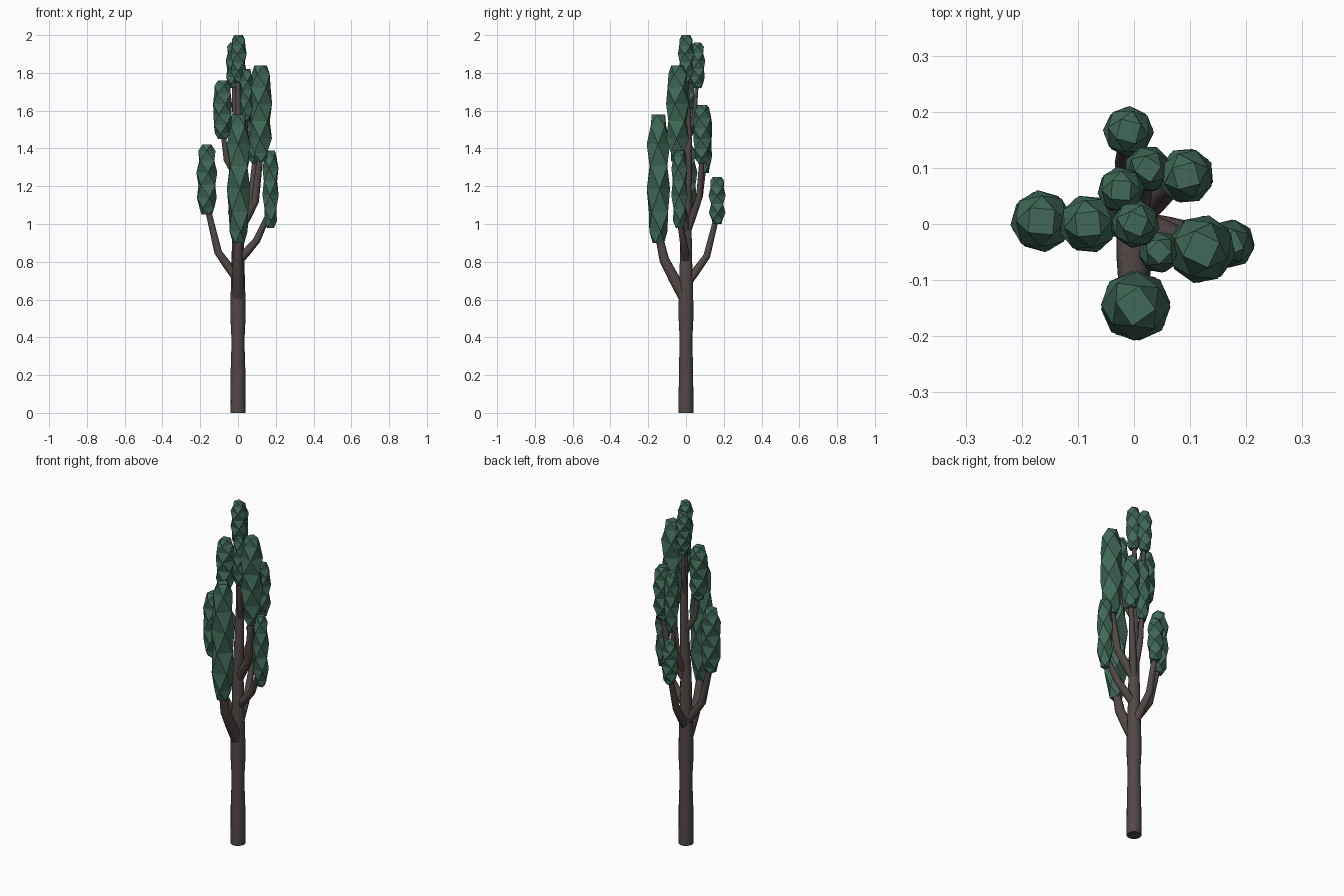
import bpy, bmesh, math
from mathutils import Vector

if "Cube" in bpy.data.objects:
    bpy.data.objects.remove(bpy.data.objects["Cube"])


def material(name, color):
    m = bpy.data.materials.new(name)
    m.diffuse_color = (*color, 1)
    m.use_nodes = True
    m.node_tree.nodes["Principled BSDF"].inputs["Base Color"].default_value = m.diffuse_color
    return m


BARK = material("bark", (0.085, 0.066, 0.062))
LEAF = material("leaf", (0.05, 0.14, 0.095))


def finish(bm, name, mat, smooth):
    bmesh.ops.recalc_face_normals(bm, faces=bm.faces[:])
    me = bpy.data.meshes.new(name)
    bm.to_mesh(me)
    bm.free()
    me.materials.append(mat)
    for p in me.polygons:
        p.use_smooth = smooth and len(p.vertices) == 4
    ob = bpy.data.objects.new(name, me)
    bpy.context.collection.objects.link(ob)
    return ob


def tube(name, path, sides=12):
    """Tapered tube through (x, y, z, radius) points."""
    bm = bmesh.new()
    pts = [Vector(p[:3]) for p in path]
    rings = []
    for i, p in enumerate(pts):
        t = (pts[min(i + 1, len(pts) - 1)] - pts[max(i - 1, 0)]).normalized()
        u = Vector((0, 1, 0)).cross(t).normalized()
        v = t.cross(u)
        if i == 0 and name == "trunk":
            u, v = Vector((1, 0, 0)), Vector((0, 1, 0))
        r = path[i][3]
        rings.append([bm.verts.new(p + r * (u * math.cos(a) + v * math.sin(a)))
                      for a in (2 * math.pi * k / sides for k in range(sides))])
    for a, b in zip(rings, rings[1:]):
        for k in range(sides):
            n = (k + 1) % sides
            bm.faces.new((a[k], a[n], b[n], b[k]))
    bm.faces.new(rings[0])
    bm.faces.new(rings[-1])
    return finish(bm, name, BARK, True)


# height fraction, radius fraction of each square ring in a leaf clump
CLUMP = [(0, 0.55), (0.09, 0.8), (0.24, 1), (0.42, 1), (0.6, 1.03),
         (0.77, 1), (0.91, 0.85), (1, 0.58)]


def clump(name, x, y, r, z0, z1, turn):
    """Twisted stack of square rings joined by triangles."""
    bm = bmesh.new()
    rings = []
    for i, (t, f) in enumerate(CLUMP):
        a0 = turn + math.radians(41) * i
        rings.append([bm.verts.new((x + r * f * math.cos(a0 + k * math.pi / 2),
                                    y + r * f * math.sin(a0 + k * math.pi / 2),
                                    z0 + (z1 - z0) * t)) for k in range(4)])
    for a, b in zip(rings, rings[1:]):
        for k in range(4):
            n = (k + 1) % 4
            bm.faces.new((a[k], a[n], b[k]))
            bm.faces.new((a[n], b[n], b[k]))
    bm.faces.new(rings[0])
    bm.faces.new(rings[-1])
    return finish(bm, name, LEAF, False)


# trunk
tube("trunk", [(0, 0, 0, 0.04), (0, 0, 0.22, 0.039), (0, 0, 0.38, 0.034),
               (0, 0, 0.52, 0.041), (0, 0, 0.66, 0.038), (0, 0, 0.82, 0.033),
               (0, 0, 1.0, 0.03), (0.005, 0.005, 1.2, 0.026),
               (0.005, 0.012, 1.42, 0.021), (0, 0.008, 1.6, 0.016),
               (0, 0, 1.8, 0.011)], 14)

# each branch: start, elbow, tip height, base radius, then its clump x, y, r, z0, z1
BRANCHES = [
    ("left_low", (-0.005, 0, 0.71), (-0.105, 0, 0.85), 0.023, (-0.165, 0.005, 0.054, 1.05, 1.42)),
    ("front_low", (0, -0.01, 0.61), (0, -0.115, 0.81), 0.031, (0.003, -0.146, 0.062, 0.9, 1.58)),
    ("back_low", (0, 0.01, 0.69), (-0.015, 0.11, 0.83), 0.022, (-0.01, 0.165, 0.044, 1.0, 1.25)),
    ("right_low", (0.01, 0, 0.81), (0.1, -0.015, 0.915), 0.022, (0.172, -0.035, 0.043, 0.98, 1.39)),
    ("right_high", (0.01, 0, 0.97), (0.09, -0.03, 1.12), 0.024, (0.12, -0.045, 0.06, 1.33, 1.84)),
    ("back_right", (0.01, 0.01, 0.97), (0.07, 0.07, 1.14), 0.02, (0.093, 0.086, 0.049, 1.32, 1.63)),
    ("back_mid", (0.005, 0.01, 1.0), (0.02, 0.075, 1.15), 0.018, (0.025, 0.098, 0.041, 1.27, 1.62)),
    ("left_high", (0, 0.005, 1.24), (-0.06, 0.003, 1.34), 0.018, (-0.082, 0, 0.051, 1.45, 1.76)),
    ("front_high", (0.005, 0.01, 1.3), (0.035, -0.035, 1.42), 0.015, (0.045, -0.05, 0.037, 1.54, 1.82)),
    ("back_high", (0, 0.01, 1.46), (-0.018, 0.045, 1.58), 0.014, (-0.023, 0.06, 0.041, 1.72, 1.96)),
]
for i, (name, s, e, r, c) in enumerate(BRANCHES):
    s, e, tip = Vector(s), Vector(e), Vector((c[0], c[1], c[3] + 0.05))
    if name == "right_low":
        tip.x -= 0.02
    tube(name + "_branch", [(*s, r), (*s.lerp(e, 0.5), r), (*e, r * 0.88),
                            (*tip, r * 0.65)], 10)
    clump(name + "_leaves", *c, 0.4 + 0.7 * i)

# crown at the tip of the trunk
clump("crown_leaves", 0.003, 0, 0.042, 1.75, 2.0, 0.1)
